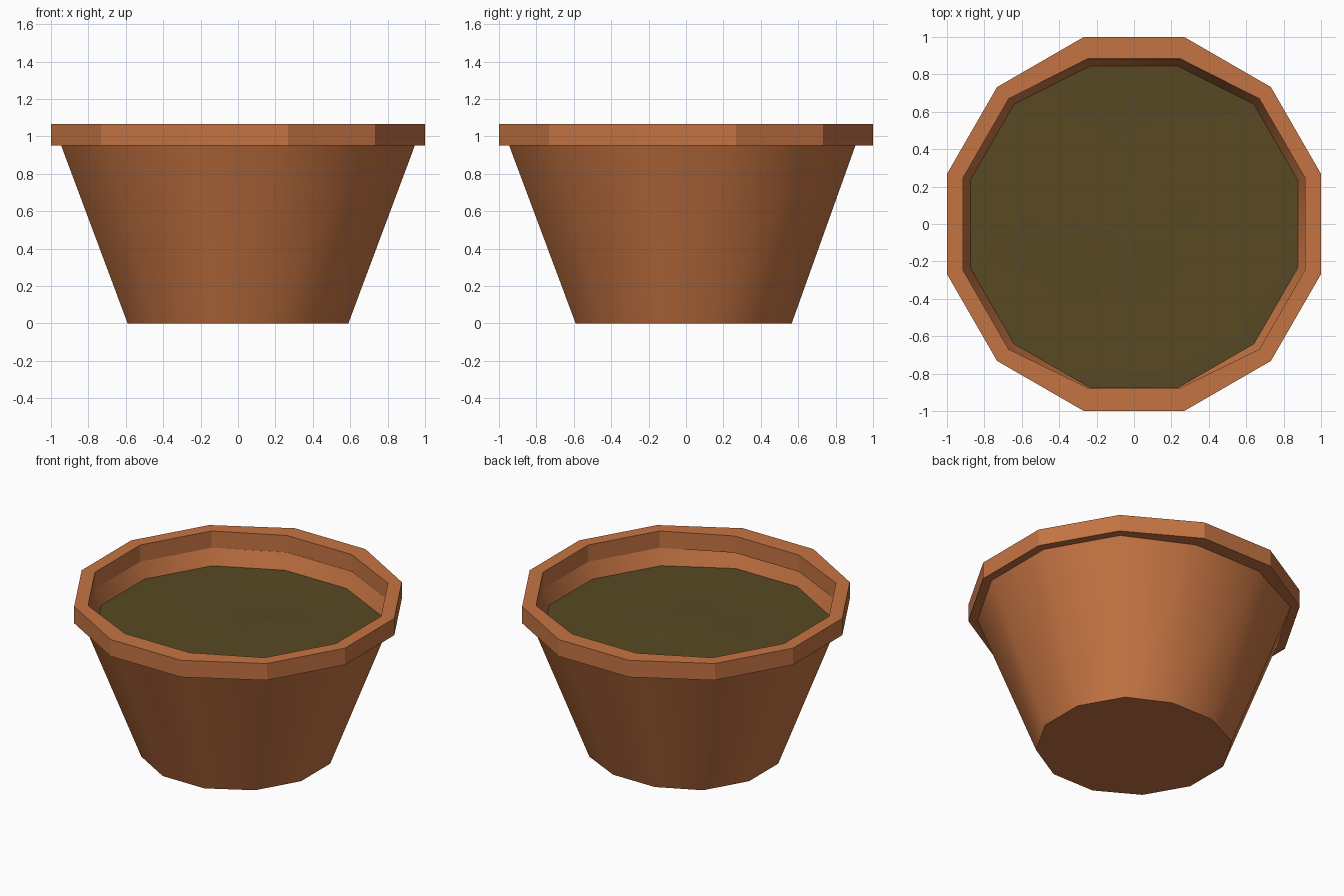
import bpy, bmesh, math, random

SIDES = 12
random.seed(4)

old = bpy.data.objects.get("Cube")
if old:
    bpy.data.objects.remove(old, do_unlink=True)


def material(name, rgb):
    mat = bpy.data.materials.new(name)
    mat.use_nodes = True
    mat.diffuse_color = (*rgb, 1)
    bsdf = mat.node_tree.nodes["Principled BSDF"]
    bsdf.inputs["Base Color"].default_value = (*rgb, 1)
    bsdf.inputs["Roughness"].default_value = 0.9
    return mat


def ring(bm, apothem, z, back=1.0, front=1.0, bump=0.0):
    """Twelve-sided loop whose back and front flats may be pulled inward."""
    radius = apothem / math.cos(math.pi / SIDES)
    verts = []
    for i in range(SIDES):
        a = math.tau * (i + 0.5) / SIDES
        y = radius * math.sin(a)
        y = max(min(y, apothem * back), -apothem * front)
        verts.append(bm.verts.new((radius * math.cos(a), y, z + random.uniform(-bump, bump))))
    return verts


def bridge(bm, a, b):
    for i in range(SIDES):
        j = (i + 1) % SIDES
        bm.faces.new((a[i], a[j], b[j], b[i]))


def finish(bm, name, mat, smooth):
    bmesh.ops.recalc_face_normals(bm, faces=bm.faces[:])
    mesh = bpy.data.meshes.new(name)
    bm.to_mesh(mesh)
    bm.free()
    mesh.materials.append(mat)
    obj = bpy.data.objects.new(name, mesh)
    bpy.context.collection.objects.link(obj)
    if smooth:
        bpy.ops.object.select_all(action="DESELECT")
        obj.select_set(True)
        bpy.context.view_layer.objects.active = obj
        bpy.ops.object.shade_smooth_by_angle(angle=math.radians(35))
    return obj


clay = material("terracotta", (0.56, 0.175, 0.056))
earth = material("dark soil", (0.098, 0.067, 0.017))

# Tapered pot wall with a closed floor and a hollow inside
bm = bmesh.new()
profile = [(0.59, 0, 0.958), (0.945, 0.95, 0.958), (0.915, 0.95, 0.965),
           (0.58, 0.06, 0.958)]
loops = [ring(bm, r, z, back) for r, z, back in profile]
for low, high in zip(loops, loops[1:]):
    bridge(bm, low, high)
bm.faces.new(loops[0])
bm.faces.new(loops[-1])
finish(bm, "pot_body", clay, True)

# Flat-sided collar around the mouth
bm = bmesh.new()
collar = [(1.0, 0.95, 1, 1), (1.0, 1.065, 1, 1),
          (0.915, 1.065, 0.967, 0.958), (0.915, 0.95, 0.967, 0.958)]
loops = [ring(bm, *p) for p in collar]
for k in range(len(loops)):
    bridge(bm, loops[k], loops[(k + 1) % len(loops)])
finish(bm, "pot_rim", clay, False)

# Slightly uneven soil surface
bm = bmesh.new()
loops = [ring(bm, 0.885 * s, 0.845, 0.96, 0.99, 0.0 if s == 1 else 0.012)
         for s in (1, 0.75, 0.5, 0.25)]
for outer, inner in zip(loops, loops[1:]):
    bridge(bm, outer, inner)
centre = bm.verts.new((0, 0, 0.85))
for i in range(SIDES):
    bm.faces.new((loops[-1][i], loops[-1][(i + 1) % SIDES], centre))
bmesh.ops.recalc_face_normals(bm, faces=bm.faces[:])
if sum(f.normal.z for f in bm.faces) < 0:
    bmesh.ops.reverse_faces(bm, faces=bm.faces[:])
# Skirt that seats the soil against the wall
skirt = ring(bm, 0.84, 0.78, 0.96, 0.99)
bridge(bm, loops[0], skirt)
bm.faces.new(skirt)
finish(bm, "soil", earth, True)
